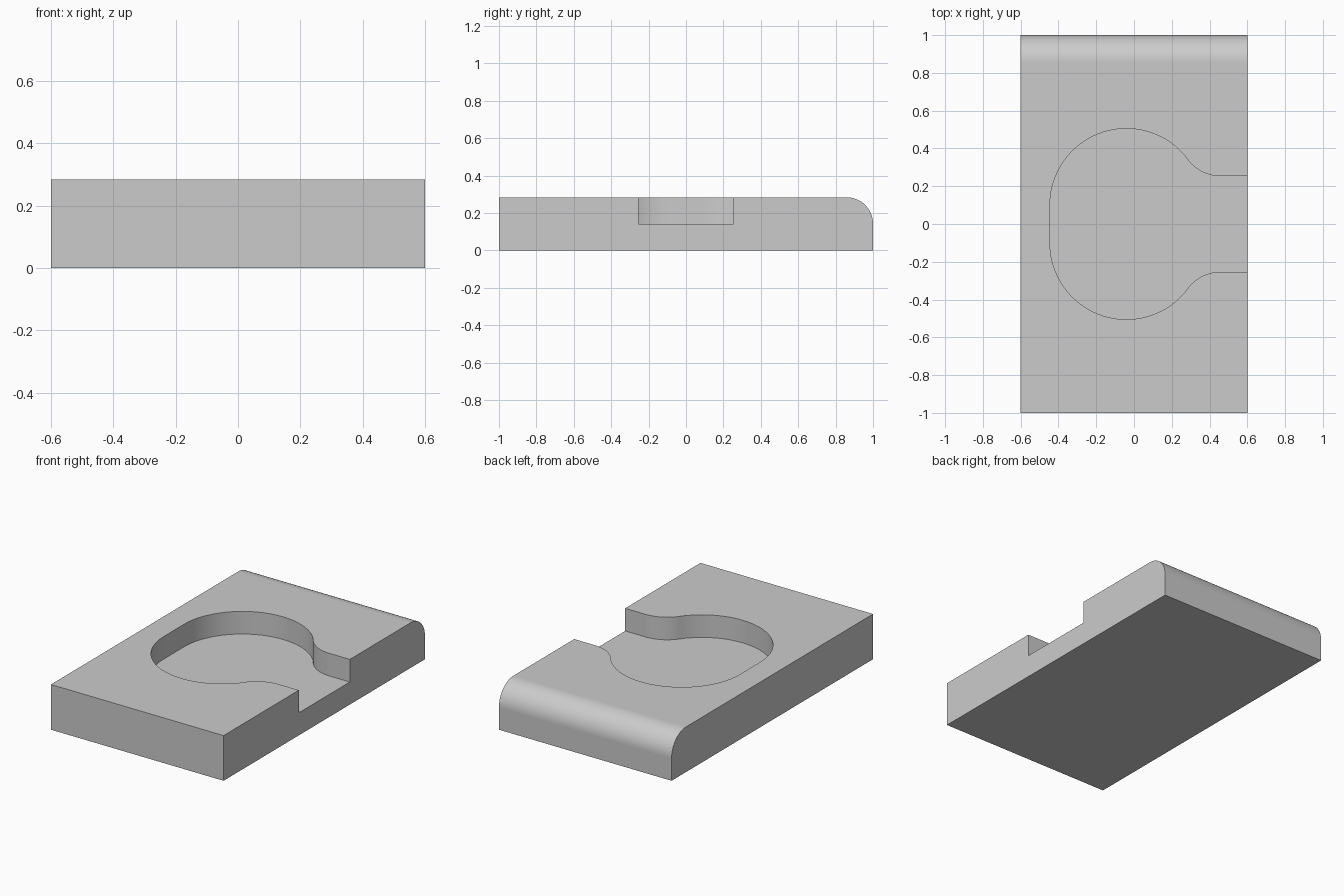
import bpy, bmesh
from math import pi, sin, cos, atan2
from mathutils import Vector

default = bpy.data.objects.get("Cube")
if default:
    bpy.data.objects.remove(default, do_unlink=True)

WIDTH, LENGTH, HEIGHT = 1.2, 2.0, 0.284
ROUND = 0.142          # rounded top edge at the back
FLOOR = 0.142          # height of the recess floor

grey = bpy.data.materials.new("light_grey")
grey.use_nodes = True
colour = (0.6, 0.6, 0.6, 1)
grey.diffuse_color = colour
grey.node_tree.nodes["Principled BSDF"].inputs["Base Color"].default_value = colour


def arc(cx, cy, radius, start, end, steps):
    """Points along a circular arc, both ends included."""
    angles = [start + (end - start) * i / steps for i in range(steps + 1)]
    return [(cx + radius * cos(a), cy + radius * sin(a)) for a in angles]


def prism(name, points, offset):
    """Extrude a closed outline of 3D points along an offset."""
    bm = bmesh.new()
    face = bm.faces.new([bm.verts.new(p) for p in points])
    result = bmesh.ops.extrude_face_region(bm, geom=[face], use_keep_orig=True)
    moved = [v for v in result["geom"] if isinstance(v, bmesh.types.BMVert)]
    bmesh.ops.translate(bm, verts=moved, vec=Vector(offset))
    bmesh.ops.recalc_face_normals(bm, faces=bm.faces)
    mesh = bpy.data.meshes.new(name)
    bm.to_mesh(mesh)
    bm.free()
    mesh.materials.append(grey)
    obj = bpy.data.objects.new(name, mesh)
    bpy.context.collection.objects.link(obj)
    return obj


# Block: side profile with one rounded edge, extruded across the width
half = LENGTH / 2
profile = [(-half, 0), (half, 0)]
profile += arc(half - ROUND, HEIGHT - ROUND, ROUND, 0, pi / 2, 24)
profile += [(-half, HEIGHT)]
block = prism("block", [(-WIDTH / 2, y, z) for y, z in profile], (WIDTH, 0, 0))

# Recess: rounded bowl outline flowing through fillets into a side channel
bowl_x, bowl_y, bowl_r = -0.04, 0.1, 0.405
channel, fillet_x, fillet_r = 0.253, 0.46, 0.22
fillet_y = channel + fillet_r
meet = atan2(fillet_y - bowl_y, fillet_x - bowl_x)
upper = [(WIDTH / 2 + 0.1, channel)]
upper += arc(fillet_x, fillet_y, fillet_r, -pi / 2, meet - pi, 16)
upper += arc(bowl_x, bowl_y, bowl_r, meet, pi, 40)[1:]
outline = upper + [(x, -y) for x, y in reversed(upper)]
cutter = prism("recess_cutter", [(x, y, FLOOR) for x, y in outline], (0, 0, 0.4))
cutter.hide_render = True

cut = block.modifiers.new("recess", "BOOLEAN")
cut.operation = "DIFFERENCE"
cut.solver = "EXACT"
cut.object = cutter

bpy.ops.object.select_all(action="DESELECT")
block.select_set(True)
bpy.context.view_layer.objects.active = block
bpy.ops.object.modifier_apply(modifier=cut.name)
bpy.data.objects.remove(cutter, do_unlink=True)

# Smooth the curved walls and rounded edge, keep the broad planes flat
bpy.ops.object.shade_smooth_by_angle(angle=pi / 6)
for face in block.data.polygons:
    if max(abs(c) for c in face.normal) > 0.9999:
        face.use_smooth = False
